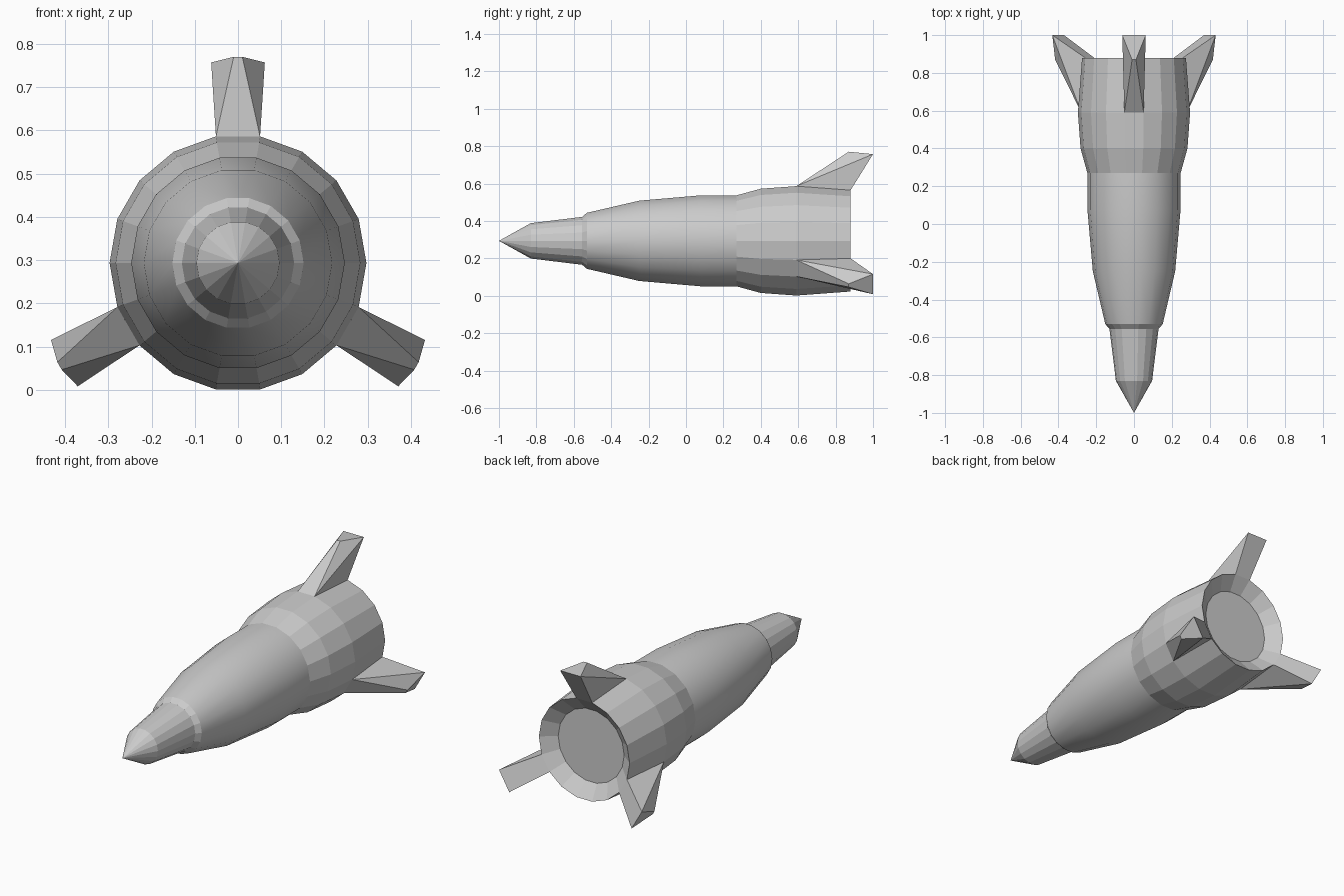
import bpy, bmesh
from math import sin, cos, pi, radians
from mathutils import Matrix, Vector

if "Cube" in bpy.data.objects:
    bpy.data.objects.remove(bpy.data.objects["Cube"])

SIDES = 18
AXIS_Z = 0.2935


def finish(name, bm, smooth=False):
    mesh = bpy.data.meshes.new(name)
    for f in bm.faces:
        f.smooth = smooth
    bm.to_mesh(mesh)
    bm.free()
    obj = bpy.data.objects.new(name, mesh)
    obj.location.z = AXIS_Z
    bpy.context.collection.objects.link(obj)
    return obj


def lathe(name, profile, smooth=False, cap=False):
    """Turn (y, radius) points around the y axis, listed nose to tail."""
    bm = bmesh.new()
    rings = []
    for y, r in profile:
        n = SIDES if r > 0 else 1
        rings.append([bm.verts.new((r * cos(2 * pi * i / SIDES), y, r * sin(2 * pi * i / SIDES)))
                      for i in range(n)])
    for a, b in zip(rings, rings[1:]):
        for i in range(SIDES):
            j = (i + 1) % SIDES
            if len(a) == 1:
                bm.faces.new((a[0], b[i], b[j]))
            else:
                bm.faces.new((a[i], b[i], b[j], a[j]))
    if cap:
        bm.faces.new(rings[-1])
    # outward winding: the first band must face away from the axis
    bm.normal_update()
    bm.faces.ensure_lookup_table()
    f = bm.faces[0]
    c = f.calc_center_median()
    if f.normal.dot(Vector((c.x, 0, c.z))) < 0:
        bmesh.ops.reverse_faces(bm, faces=bm.faces[:])
    return finish(name, bm, smooth)


def fin(name, angle):
    """Flared wedge fin grown from one facet of the tail section."""
    bm = bmesh.new()
    left, right = [[bm.verts.new((s * x, y, z)) for x, y, z in (
        (0.051, 0.59, 0.2925),    # front root
        (0.010, 0.87, 0.4765),    # ridge
        (0.062, 1.00, 0.4635),    # rear tip
        (0.048, 0.88, 0.2708))]   # rear root
        for s in (-1, 1)]
    for side in (left, right):
        a, b, c, d = side
        bm.faces.new((a, b, c))
        bm.faces.new((a, c, d))
    for i in range(4):
        j = (i + 1) % 4
        bm.faces.new((left[i], left[j], right[j], right[i]))
    bmesh.ops.recalc_face_normals(bm, faces=bm.faces[:])
    bm.transform(Matrix.Rotation(radians(angle), 4, 'Y'))
    return finish(name, bm)


# Pointed nose with its small collar
lathe("nose", [(-1.0, 0), (-0.83, 0.096), (-0.555, 0.13), (-0.53, 0.152)])

# Smooth main body
lathe("main_body", [(-0.53, 0.152), (-0.25, 0.218), (0.08, 0.247), (0.27, 0.247)], smooth=True)

# Faceted tail section with a shallow recessed exhaust
lathe("tail_section", [(0.27, 0.247), (0.40, 0.283), (0.59, 0.297),
                       (0.88, 0.275), (0.82, 0.20)], cap=True)

# Three fins around the tail
for label, angle in (("top", 0), ("right", 120), ("left", 240)):
    fin(label + "_fin", angle)
